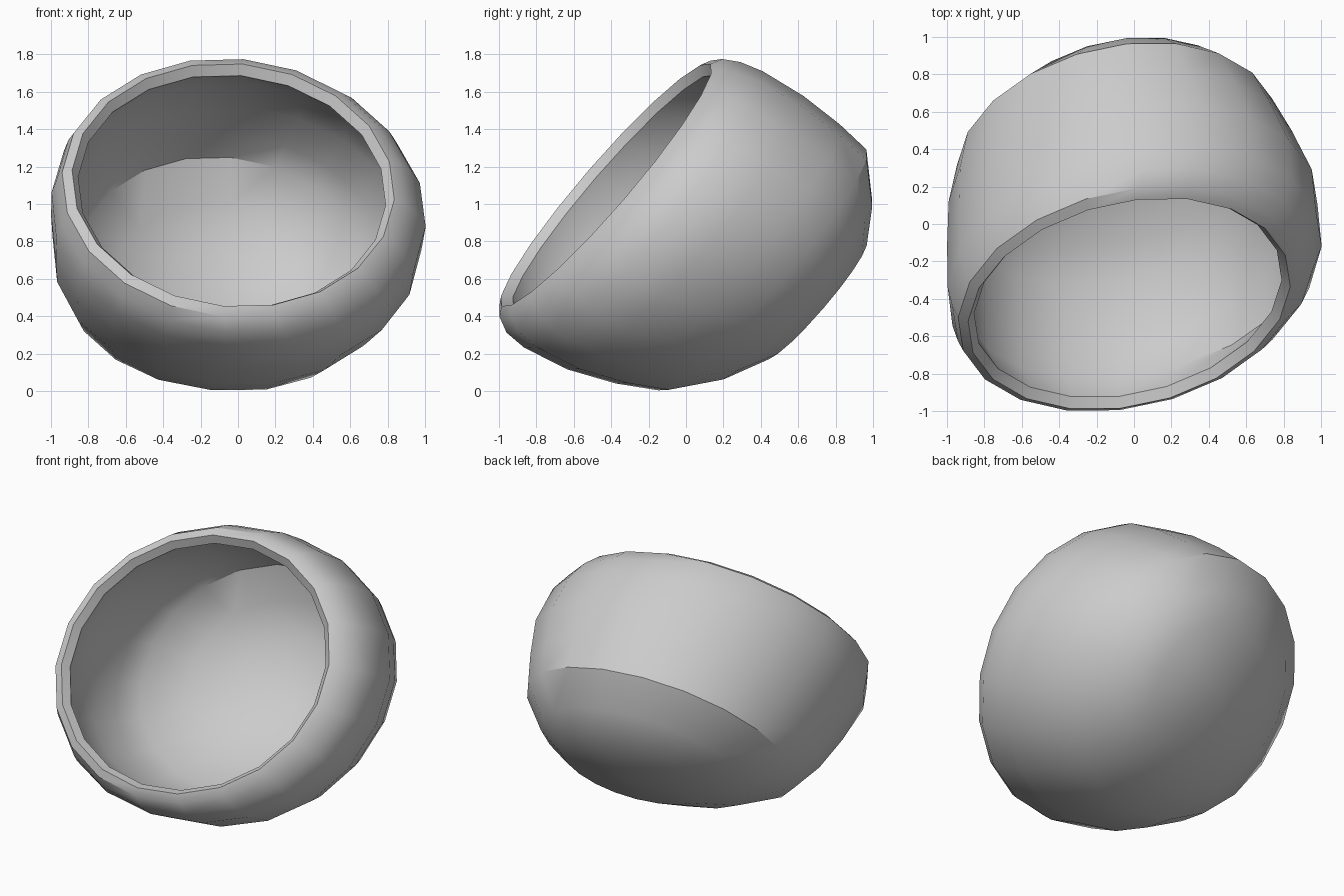
import bpy, bmesh, math
from mathutils import Vector

if "Cube" in bpy.data.objects:
    bpy.data.objects.remove(bpy.data.objects["Cube"])

SIDES = 20
# tilted frame of the bowl: opening direction, rim-up direction, sideways direction
centre = Vector((-0.05, -0.41, 1.08))
axis = Vector((0.14, -0.754, 0.64)).normalized()
up = Vector((0, 0.647, 0.762))
up = (up - axis * up.dot(axis)).normalized()
side = up.cross(axis)
LEAN = 0.06  # sideways lean of the cross-sections

# rings as (depth, low, high, left, right)
outer = [
    (1.21, -0.16, 0.68, -0.30, 0.60),
    (1.09, -0.41, 0.87, -0.56, 0.78),
    (0.90, -0.65, 1.05, -0.79, 0.94),
    (0.70, -0.77, 1.06, -0.86, 1.02),
    (0.45, -0.88, 1.05, -0.90, 1.10),
    (0.20, -0.94, 1.01, -0.93, 1.09),
    (0.08, -0.94, 0.97, -0.92, 1.03),
    (0.00, -0.90, 0.92, -0.90, 0.95),
]
rim = [
    (-0.03, -0.85, 0.86, -0.85, 0.89),
    (0.02, -0.81, 0.82, -0.81, 0.85),
]


def shrink(ring, wall, floor):
    d, lo, hi, le, ri = ring
    return (d - floor, lo + wall, hi - wall, le + wall, ri - wall)


# inner wall and floor follow the outer shell
inner = [shrink(r, 0.08, 0.0) for r in reversed(outer[3:6])]
inner += [shrink(outer[2], 0.09, 0.04)]
inner += [shrink(r, 0.08, 0.06) for r in reversed(outer[:2])]

bm = bmesh.new()


def bulge(v, power):
    return math.copysign(abs(v) ** power, v)


def add_ring(ring):
    d, lo, hi, le, ri = ring
    verts = []
    for i in range(SIDES):
        ang = 2 * math.pi * i / SIDES
        # the lower half of the body is a little squarer than a circle
        power = 0.93 if d > 0.1 and math.sin(ang) < -0.01 else 1.0
        s = (lo + hi) / 2 + (hi - lo) / 2 * bulge(math.sin(ang), power)
        t = (le + ri) / 2 + (ri - le) / 2 * bulge(math.cos(ang), power) + LEAN * s
        verts.append(bm.verts.new(centre - axis * d + side * t + up * s))
    return verts


def add_pole(depth, ring):
    pole = bm.verts.new(centre - axis * depth + side * 0.16 + up * 0.25)
    for i in range(SIDES):
        bm.faces.new((pole, ring[i], ring[(i + 1) % SIDES]))


# one continuous skin: outer shell, rim, inner wall
rings = [add_ring(r) for r in outer + rim + inner]
for a, b in zip(rings, rings[1:]):
    for i in range(SIDES):
        j = (i + 1) % SIDES
        bm.faces.new((a[i], a[j], b[j], b[i]))
add_pole(1.265, rings[0])
add_pole(1.20, rings[-1])
bmesh.ops.recalc_face_normals(bm, faces=bm.faces)

mesh = bpy.data.meshes.new("bowl")
bm.to_mesh(mesh)
bm.free()
bowl = bpy.data.objects.new("bowl", mesh)
bpy.context.collection.objects.link(bowl)

grey = bpy.data.materials.new("light grey")
grey.diffuse_color = (0.6, 0.6, 0.6, 1)
grey.use_nodes = True
grey.node_tree.nodes["Principled BSDF"].inputs["Base Color"].default_value = grey.diffuse_color
mesh.materials.append(grey)

bpy.context.view_layer.objects.active = bowl
bowl.select_set(True)
bpy.ops.object.shade_smooth_by_angle(angle=math.radians(32))
